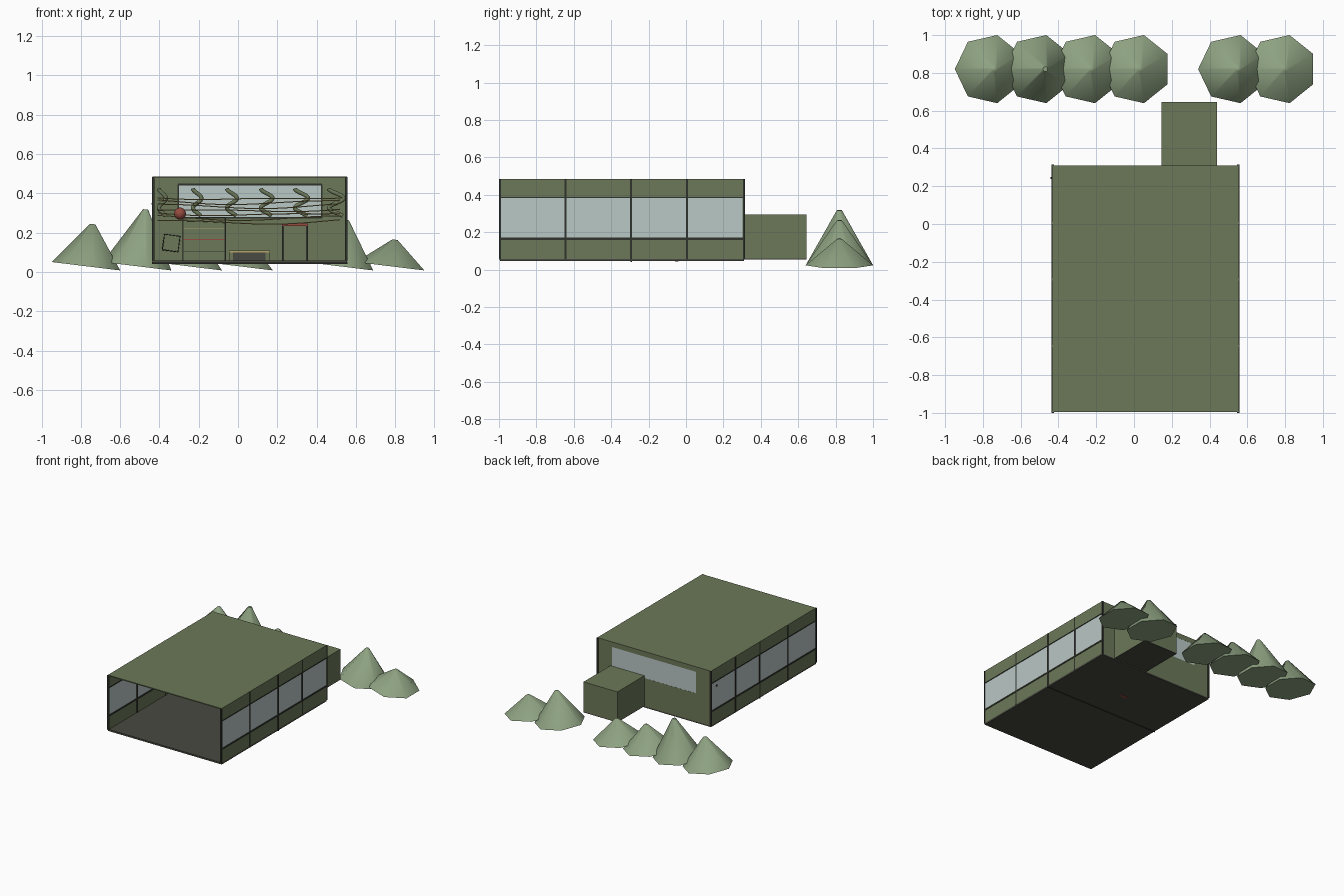
import bpy, bmesh, math
from mathutils import Matrix

cube = bpy.data.objects.get("Cube")
if cube:
    bpy.data.objects.remove(cube, do_unlink=True)


def material(name, r, g, b):
    m = bpy.data.materials.new(name)
    m.use_nodes = True
    m.diffuse_color = (r, g, b, 1)
    m.node_tree.nodes["Principled BSDF"].inputs["Base Color"].default_value = (r, g, b, 1)
    return m


WALL = material("olive green", .15, .19, .10)
LEAF = material("leaf green", .27, .36, .22)
GLASS = material("pale glass", .49, .58, .56)
FLOOR = material("dark floor", .065, .067, .052)
TRIM = material("black green trim", .03, .033, .025)
TAN = material("tan rope", .46, .37, .15)
RED = material("brick red", .30, .07, .05)


def add(name, bm, mat, smooth=None):
    me = bpy.data.meshes.new(name)
    bm.to_mesh(me)
    bm.free()
    me.materials.append(mat)
    ob = bpy.data.objects.new(name, me)
    bpy.context.collection.objects.link(ob)
    if smooth:
        bpy.ops.object.select_all(action='DESELECT')
        ob.select_set(True)
        bpy.context.view_layer.objects.active = ob
        bpy.ops.object.shade_smooth_by_angle(angle=math.radians(smooth))
    return ob


def box(name, x, y, z, mat):
    """Box from three (low, high) ranges."""
    bm = bmesh.new()
    spans = (x, y, z)
    size = [b - a for a, b in spans]
    mid = [(a + b) / 2 for a, b in spans]
    bmesh.ops.create_cube(bm, size=1, matrix=Matrix.Translation(mid) @ Matrix.Diagonal((*size, 1)))
    return add(name, bm, mat)


def tube(name, points, radius, mat):
    cu = bpy.data.curves.new(name, 'CURVE')
    cu.dimensions = '3D'
    cu.bevel_depth = radius
    cu.bevel_resolution = 1
    cu.use_fill_caps = True
    sp = cu.splines.new('POLY')
    sp.points.add(len(points) - 1)
    for p, co in zip(sp.points, points):
        p.co = (*co, 1)
    cu.materials.append(mat)
    ob = bpy.data.objects.new(name, cu)
    bpy.context.collection.objects.link(ob)


X0, X1, Y0, Y1 = -.435, .555, -.995, .31
Z0, Z1, T = .055, .485, .008
SILL, HEAD = .165, .385

# Shell: floor, roof, open front
box("floor", (X0, X1), (Y0, Y1), (.045, .058), FLOOR)
box("roof", (X0, X1), (Y0, Y1), (Z1 - T, Z1), WALL)
box("floor_joint", (X0 - .003, X1 + .003), (-.298, -.29), (.041, .05), TRIM)

# Long side walls with a window band, rails and mullions
for side, a, b in (("right", X0, X0 + T), ("left", X1 - T, X1)):
    box(side + "_lower_wall", (a, b), (Y0, Y1), (Z0, SILL), WALL)
    box(side + "_window", (a + .001, b - .001), (Y0, Y1), (SILL, HEAD), GLASS)
    box(side + "_upper_wall", (a, b), (Y0, Y1), (HEAD, Z1 - T), WALL)
    x = (a - .003, b + .003)
    for z, w in ((SILL, .006), (HEAD, .003)):
        box(side + "_rail", x, (Y0, Y1), (z - w, z + w), TRIM)
    for y in (Y0, -.645, -.294, .005, Y1):
        box(side + "_mullion", x, (y - .005, y + .005), (Z0, Z1 - .001), TRIM)

# Back wall around a wide window
WX0, WX1, WZ0, WZ1 = -.305, .427, .275, .445
yb = (Y1 - T, Y1)
box("back_lower_wall", (X0, X1), yb, (Z0, WZ0), WALL)
box("back_upper_wall", (X0, X1), yb, (WZ1, Z1 - T), WALL)
box("back_wall_end", (X0, WX0), yb, (WZ0, WZ1), WALL)
box("back_wall_end", (WX1, X1), yb, (WZ0, WZ1), WALL)
box("back_window", (WX0, WX1), (Y1 - T + .001, Y1 - .001), (WZ0, WZ1), GLASS)
yf = (Y1 - T - .006, Y1 - T)
for z in (WZ0, WZ1):
    box("back_window_rail", (WX0, WX1), yf, (z - .004, z + .004), TRIM)
for x in (WX0, WX1):
    box("back_window_post", (x - .004, x + .004), yf, (WZ0, WZ1), TRIM)

# Annex behind
box("annex", (.145, .44), (Y1, .645), (.06, .295), WALL)
box("annex_floor", (.145, .44), (Y1, .645), (.055, .06), FLOOR)

# Inner door
for x in (.228, .352):
    box("door_post", (x - .005, x + .005), (.285, .302), (.058, .24), TRIM)
box("door_panel", (.233, .347), (.292, .302), (.058, .235), WALL)
box("door_lintel", (.223, .357), (.28, .302), (.235, .247), RED)

# Cupboard with shelf lines
box("cupboard", (-.28, -.065), (.26, .302), (.058, .275), WALL)
for x in (-.28, -.065):
    box("cupboard_edge", (x - .003, x + .003), (.256, .26), (.058, .275), TRIM)
for z, m in ((.105, TRIM), (.165, RED), (.22, TAN), (.275, TRIM)):
    box("cupboard_shelf", (-.28, -.065), (.256, .26), (z - .002, z + .002), m)

# Low bench
box("bench_seat", (-.025, .14), (-.1, 0), (.058, .1), FLOOR)
for x in (-.045, .14):
    box("bench_arm", (x, x + .022), (-.1, 0), (.058, .108), WALL)
box("bench_top_rail", (-.045, .162), (-.104, -.098), (.1, .108), TAN)
box("bench_anchor", (.02, .09), (-.06, -.04), (.043, .05), RED)

# Tilted square frame on the back wall
c, s, h = math.cos(math.radians(-8)), math.sin(math.radians(-8)), .04
corners = [(-h, -h), (h, -h), (h, h), (-h, h), (-h, -h)]
tube("picture_frame", [(-.34 + c * u - s * v, .295, .147 + s * u + c * v) for u, v in corners], .003, TRIM)

# Red ball
bm = bmesh.new()
bmesh.ops.create_uvsphere(bm, u_segments=14, v_segments=8, radius=.031,
                          matrix=Matrix.Translation((-.295, .2, .297)))
add("hanging_ball", bm, RED, 40)

# Curly vines, wider towards the left end
for i in range(6):
    cx, amp = -.385 + .177 * i, .018 + .004 * i
    path = [(cx - amp * math.cos(2 * math.pi * t / 17), .24, .425 - .14 * t / 24) for t in range(25)]
    tube("curly_vine", path, .012, WALL)

# Sagging ropes
for i in range(7):
    path = []
    for k in range(33):
        t = k / 32
        z = .262 + .02 * i - .014 * math.sin(math.pi * t) + .006 * math.sin(7 * t + 1.7 * i)
        path.append((-.41 + .93 * t, .235 - .006 * i, z))
    tube("rope", path, .003, TAN)
box("rope_hook", (X0 - .006, X0 + .01), (.238, .248), (.342, .352), TRIM)

# Leaning seven-sided bushes: base centre and peak height
for x, top in ((-.765, .245), (-.505, .32), (-.247, .207), (.012, .184), (.523, .266), (.783, .165)):
    bm = bmesh.new()
    depth = top - .028
    lean = (Matrix.Translation((x, .82, .028)) @ Matrix.Rotation(math.radians(7), 4, 'Y')
            @ Matrix.Rotation(math.radians(90), 4, 'Z') @ Matrix.Translation((0, 0, depth / 2)))
    bmesh.ops.create_cone(bm, cap_ends=True, segments=7, radius1=.185, radius2=.014,
                          depth=depth, matrix=lean)
    add("bush", bm, LEAF, 62)
